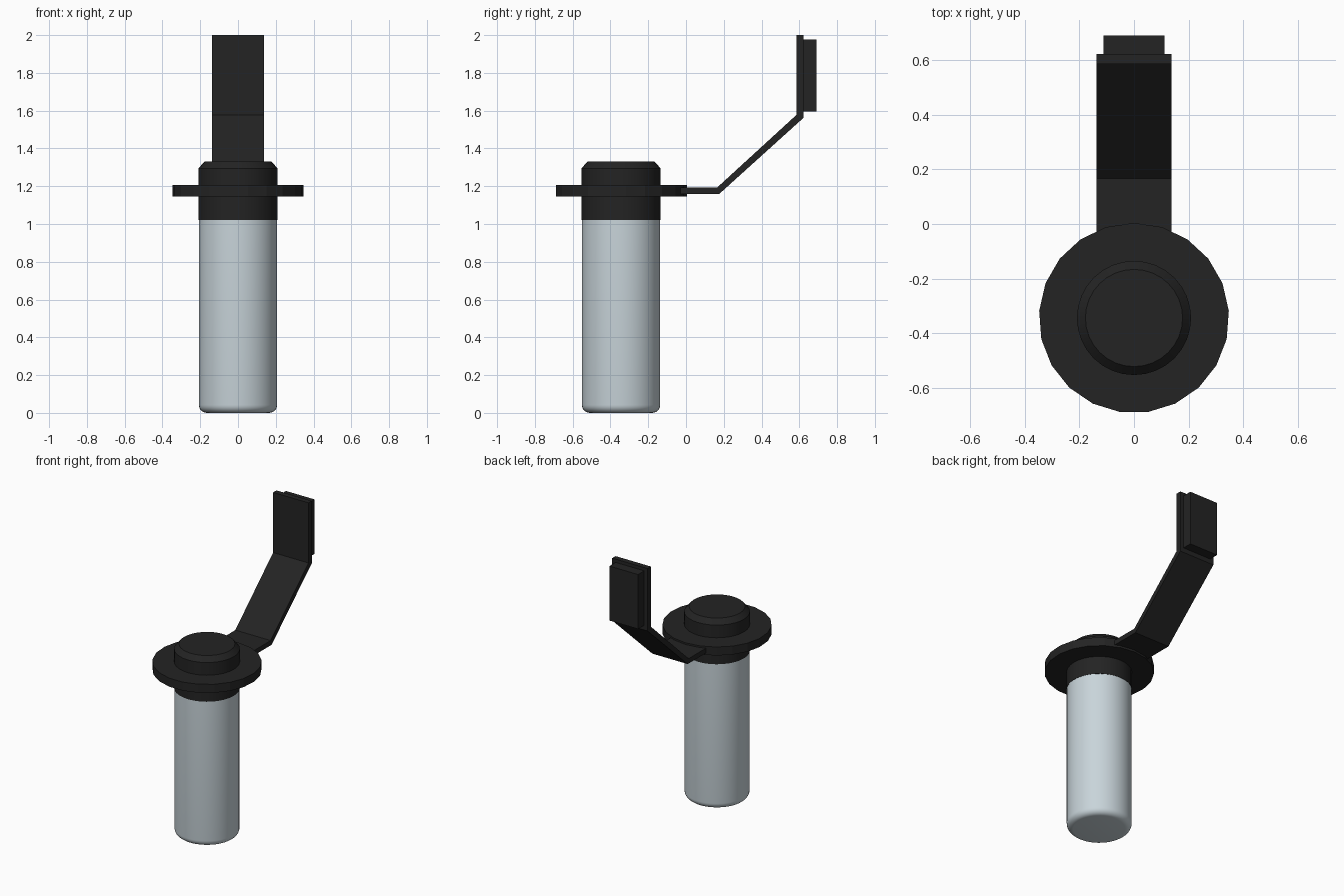
import bpy, bmesh, math

if "Cube" in bpy.data.objects:
    bpy.data.objects.remove(bpy.data.objects["Cube"])

CY = -0.344  # y of the round parts' axis


def material(name, rgb):
    m = bpy.data.materials.new(name)
    m.diffuse_color = (*rgb, 1)
    m.use_nodes = True
    m.node_tree.nodes["Principled BSDF"].inputs["Base Color"].default_value = m.diffuse_color
    return m


silver = material("pale grey metal", (0.58, 0.66, 0.70))
black = material("soft black", (0.017, 0.017, 0.017))


def finish(name, bm, mat, smooth=None):
    bmesh.ops.recalc_face_normals(bm, faces=bm.faces)
    me = bpy.data.meshes.new(name)
    bm.to_mesh(me)
    bm.free()
    me.materials.append(mat)
    ob = bpy.data.objects.new(name, me)
    bpy.context.collection.objects.link(ob)
    if smooth:
        bpy.ops.object.select_all(action='DESELECT')
        ob.select_set(True)
        bpy.context.view_layer.objects.active = ob
        bpy.ops.object.shade_smooth_by_angle(angle=math.radians(smooth))
    return ob


def lathe(name, profile, sides, mat, smooth=None):
    """Closed solid of revolution; first vertex points to +y."""
    bm = bmesh.new()
    rings = [[bm.verts.new((r * math.sin(2 * math.pi * i / sides),
                            CY + r * math.cos(2 * math.pi * i / sides), z))
              for i in range(sides)] for r, z in profile]
    for a, b in zip(rings, rings[1:]):
        for i in range(sides):
            j = (i + 1) % sides
            bm.faces.new((a[i], a[j], b[j], b[i]))
    bm.faces.new(rings[0])
    bm.faces.new(rings[-1])
    return finish(name, bm, mat, smooth)


def extrude_x(name, outline, half, mat):
    """Side outline (y, z) extruded symmetrically across x."""
    bm = bmesh.new()
    f = bm.faces.new([bm.verts.new((-half, y, z)) for y, z in outline])
    ext = bmesh.ops.extrude_face_region(bm, geom=[f])
    for v in ext["geom"]:
        if isinstance(v, bmesh.types.BMVert):
            v.co.x = half
    # cap the starting side if the extrusion consumed it
    bmesh.ops.holes_fill(bm, edges=[e for e in bm.edges if e.is_boundary])
    return finish(name, bm, mat)


# canister body with a rounded bottom edge
R, B = 0.207, 0.042
arc = [(R - B + B * math.sin(math.radians(a)), B - B * math.cos(math.radians(a)))
       for a in range(0, 91, 15)]
lathe("canister_body", arc + [(R, 1.02)], 48, silver, 35)

# chamfered cap
lathe("cap", [(0.209, 1.02), (0.209, 1.295), (0.178, 1.33)], 32, black, 35)

# flat holding ring, low-poly
lathe("holder_ring", [(0.348, 1.146), (0.348, 1.206)], 21, black)

# bent bracket strip
extrude_x("bracket_arm", [(-0.05, 1.16), (0.177, 1.16), (0.622, 1.562), (0.622, 2.0),
                          (0.585, 2.0), (0.585, 1.578), (0.166, 1.194), (-0.05, 1.194)],
          0.137, black)

# mounting pad on the back of the strip
extrude_x("mounting_pad", [(0.62, 1.595), (0.69, 1.595), (0.69, 1.977), (0.62, 1.977)],
          0.111, black)
